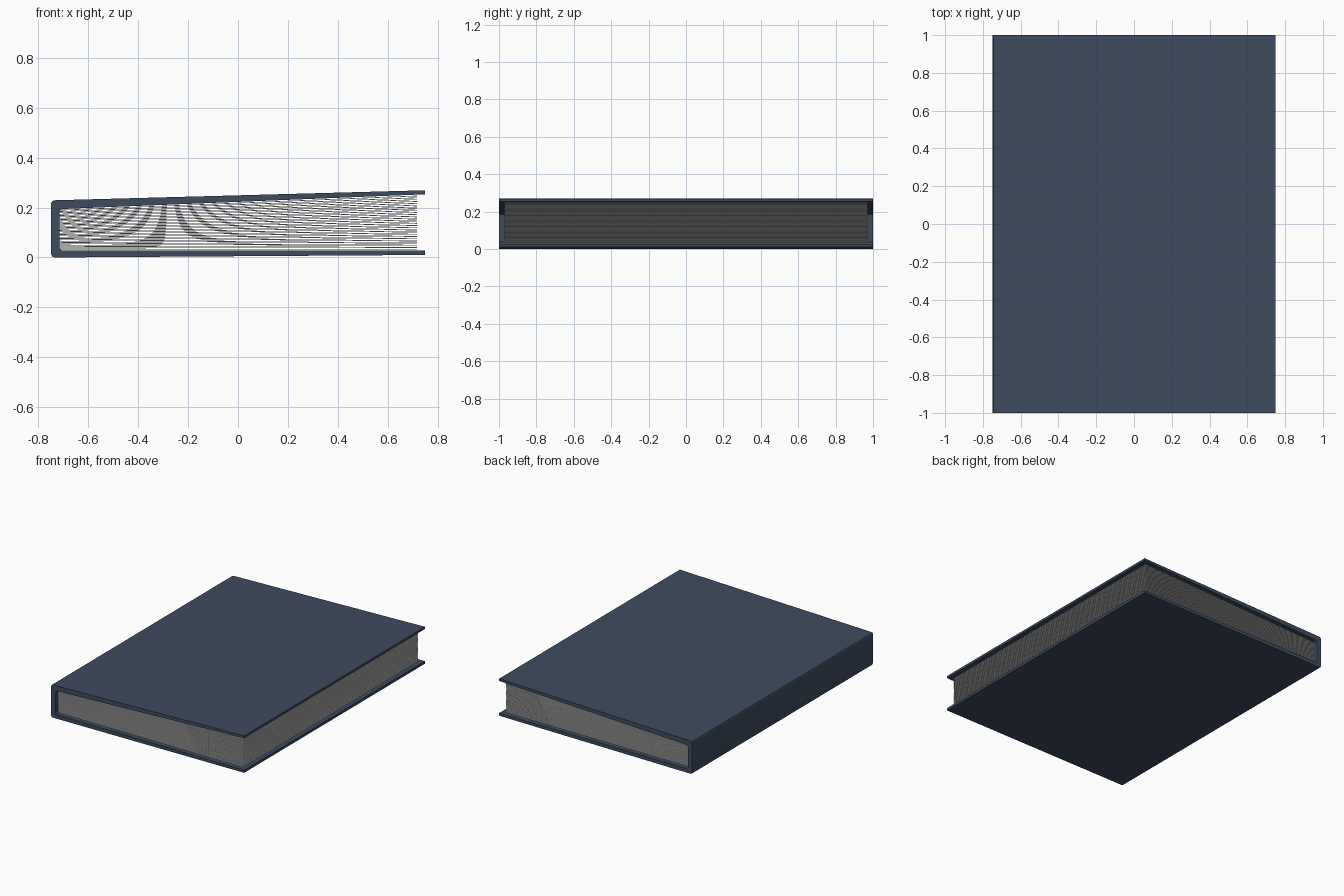
import bpy, bmesh

if "Cube" in bpy.data.objects:
    bpy.data.objects.remove(bpy.data.objects["Cube"])


def material(name, color):
    m = bpy.data.materials.new(name)
    m.diffuse_color = color
    m.use_nodes = True
    m.node_tree.nodes["Principled BSDF"].inputs["Base Color"].default_value = m.diffuse_color
    return m


def extrude_profiles(name, profiles, half_y, mat=None):
    """Extrude closed xz profiles along y into one object."""
    bm = bmesh.new()
    for pts in profiles:
        face = bm.faces.new([bm.verts.new((x, -half_y, z)) for x, z in pts])
        ext = bmesh.ops.extrude_face_region(bm, geom=[face])
        moved = [v for v in ext["geom"] if isinstance(v, bmesh.types.BMVert)]
        bmesh.ops.translate(bm, verts=moved, vec=(0, 2 * half_y, 0))
    bmesh.ops.recalc_face_normals(bm, faces=bm.faces)
    mesh = bpy.data.meshes.new(name)
    bm.to_mesh(mesh)
    bm.free()
    obj = bpy.data.objects.new(name, mesh)
    bpy.context.collection.objects.link(obj)
    if mat:
        mesh.materials.append(mat)
    return obj


blue = material("cover_blue", (0.047, 0.07, 0.115, 1))

# Cover: front board, spine and back board as one bent profile
cover = [
    (0.748, 0.010), (0.748, 0.028), (-0.705, 0.028), (-0.715, 0.038),
    (-0.715, 0.184), (-0.706, 0.194), (0.748, 0.253), (0.748, 0.269),
    (-0.735, 0.229), (-0.744, 0.226), (-0.748, 0.217),
    (-0.748, 0.013), (-0.744, 0.003), (-0.735, 0.0),
]
extrude_profiles("cover", [cover], 1.0, blue)

# Pages: thin sheets fanning out from the spine
count = 30
thick = 0.0028
sheets = []
for i in range(count):
    t = i / (count - 1)
    zl = 0.031 + t * (0.188 - 0.031)
    zr = 0.031 + t * (0.245 - 0.031)
    sheets.append([(-0.714, zl), (0.717, zr), (0.717, zr + thick), (-0.714, zl + thick)])
extrude_profiles("pages", sheets, 0.97)
